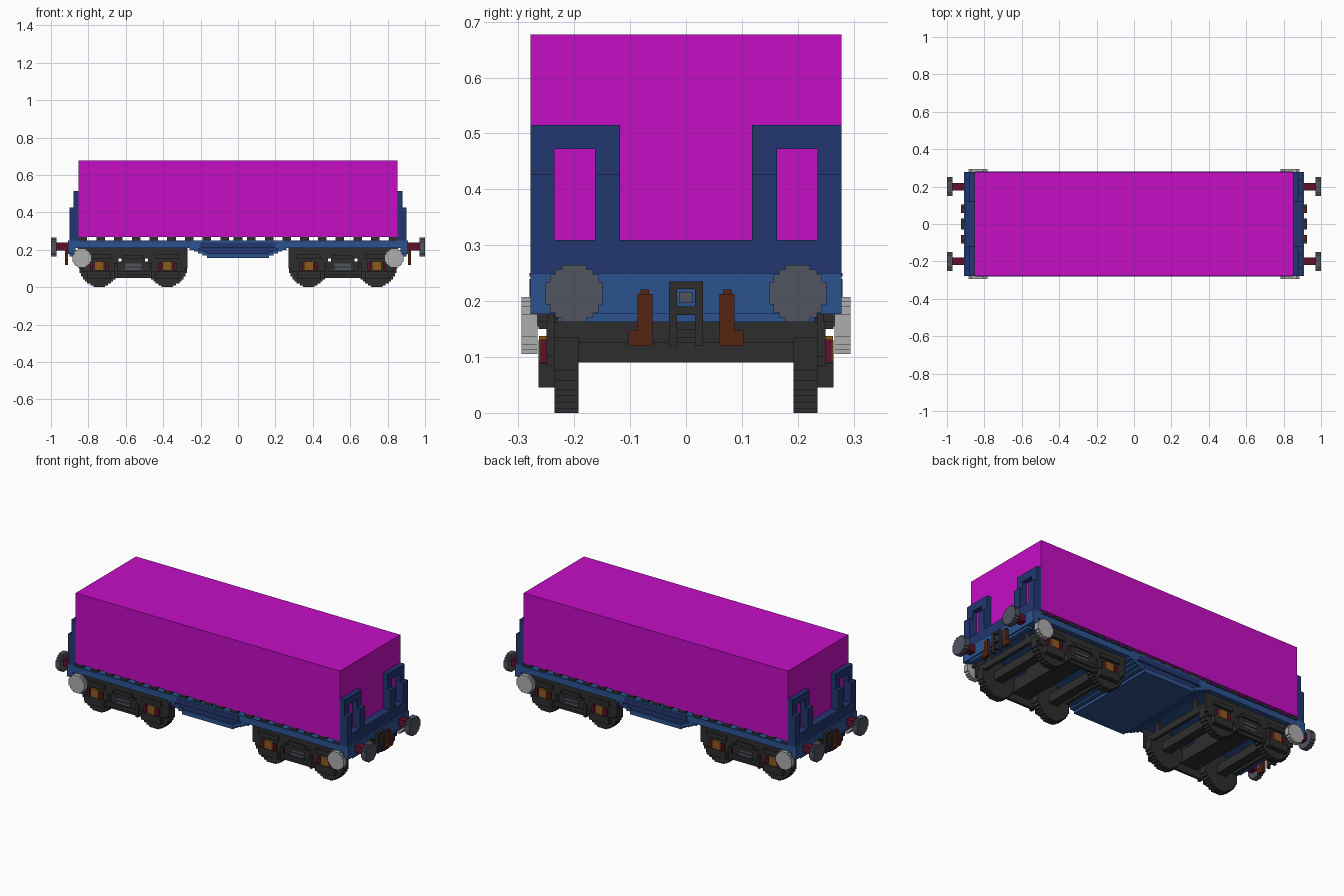
import bpy
import bmesh

cube = bpy.data.objects.get("Cube")
if cube:
    bpy.data.objects.remove(cube, do_unlink=True)


def material(name, rgb):
    m = bpy.data.materials.new(name)
    m.use_nodes = True
    m.diffuse_color = (*rgb, 1)
    bsdf = next(n for n in m.node_tree.nodes if n.type == 'BSDF_PRINCIPLED')
    bsdf.inputs["Base Color"].default_value = (*rgb, 1)
    return m


MAGENTA = material("magenta", (0.56, 0.004, 0.56))
BLUE = material("mid blue", (0.025, 0.086, 0.28))
NAVY = material("dark blue", (0.016, 0.037, 0.16))
DARK = material("charcoal", (0.027, 0.027, 0.027))
GREY = material("slate grey", (0.082, 0.088, 0.116))
PALE = material("light grey", (0.42, 0.42, 0.42))
CRIMSON = material("crimson", (0.115, 0.005, 0.022))
BROWN = material("rust brown", (0.093, 0.018, 0.005))
ORANGE = material("amber", (0.27, 0.10, 0.012))


def finish(name, bm, mat):
    bmesh.ops.recalc_face_normals(bm, faces=bm.faces)
    mesh = bpy.data.meshes.new(name)
    bm.to_mesh(mesh)
    bm.free()
    mesh.materials.append(mat)
    ob = bpy.data.objects.new(name, mesh)
    bpy.context.collection.objects.link(ob)
    return ob


def signs(lo, hi):
    """Both sides, unless the span is already symmetric."""
    return (1,) if abs(lo + hi) < 1e-6 else (1, -1)


def add_box(bm, x, y, z):
    v = [bm.verts.new((a, b, c)) for a in x for b in y for c in z]
    for f in ((0, 1, 3, 2), (4, 6, 7, 5), (0, 4, 5, 1), (2, 3, 7, 6), (0, 2, 6, 4), (1, 5, 7, 3)):
        bm.faces.new([v[i] for i in f])


def boxes(name, mat, spans, cx=0.0):
    """Boxes (x0, x1, y0, y1, z0, z1), mirrored about x = cx and y = 0."""
    bm = bmesh.new()
    for x0, x1, y0, y1, z0, z1 in spans:
        for sx in signs(x0, x1):
            for sy in signs(y0, y1):
                add_box(bm, (cx + sx * x0, cx + sx * x1), (sy * y0, sy * y1), (z0, z1))
    return finish(name, bm, mat)


def stepped_disc(name, mat, steps, axis, centre, lo, hi):
    """Round plate with a stair-stepped rim; steps are (half width, half height)."""
    quad = []
    for i, (a, b) in enumerate(steps):
        if i:
            quad.append((a, steps[i - 1][1]))
        quad.append((a, b))
    rim = quad + [(-a, b) for a, b in reversed(quad)]
    rim += [(-a, -b) for a, b in quad] + [(a, -b) for a, b in reversed(quad)]
    bm = bmesh.new()
    c, z = centre
    rings = []
    for d in (lo, hi):
        rings.append([bm.verts.new((d, c + a, z + b) if axis == 'X' else (c + a, d, z + b)) for a, b in rim])
    bm.faces.new(rings[0])
    bm.faces.new(rings[1])
    n = len(rim)
    for i in range(n):
        j = (i + 1) % n
        bm.faces.new((rings[0][i], rings[0][j], rings[1][j], rings[1][i]))
    return finish(name, bm, mat)


# Cargo block and the crossbars it rests on
boxes("cargo_block", MAGENTA, [(-0.852, 0.852, -0.278, 0.278, 0.268, 0.677)])
boxes("cargo_crossbars", DARK,
      [(-0.852 + i * 0.0947, -0.806 + i * 0.0947, -0.274, 0.274, 0.25, 0.268) for i in range(18)][:9]
      + [(-0.023, 0.023, -0.274, 0.274, 0.25, 0.268)])

# Deck and end beams
boxes("deck", BLUE, [(-0.87, 0.87, -0.278, 0.278, 0.21, 0.25)])
boxes("end_beams", BLUE, [(0.87, 0.908, -0.278, 0.278, 0.177, 0.25),
                          (0.87, 0.90, -0.23, 0.23, 0.163, 0.177)])
boxes("deck_side_trim", NAVY, [(0.25, 0.85, 0.278, 0.280, 0.244, 0.25)])

# Stepped belly: solid core, open rim around an inset side panel
belly = [(0.26, 0.20), (0.235, 0.19), (0.215, 0.18), (0.19, 0.17), (0.165, 0.155)]
top, rim = 0.21, []
for i, (w, z) in enumerate(belly):
    rim.append((-w, w, -0.266, 0.266, z, top))
    if i < 3:
        rim.append((w - 0.05, w, 0.266, 0.28, z, top))
    else:
        rim.append((-w, w, 0.266, 0.28, z, top))
    top = z
boxes("belly", BLUE, rim)
boxes("belly_panel", NAVY, [(-0.21, 0.21, 0.266, 0.270, 0.20, 0.21),
                            (-0.185, 0.185, 0.266, 0.270, 0.19, 0.20),
                            (-0.165, 0.165, 0.266, 0.270, 0.18, 0.19),
                            (-0.20, 0.20, 0.278, 0.280, 0.21, 0.24)])

# End frames with window openings
boxes("end_frames", NAVY, [
    (0.853, 0.90, -0.278, 0.278, 0.25, 0.309),
    (0.853, 0.88, 0.118, 0.163, 0.309, 0.515),
    (0.853, 0.88, 0.235, 0.278, 0.309, 0.515),
    (0.853, 0.88, 0.163, 0.235, 0.472, 0.515),
    (0.88, 0.90, 0.118, 0.163, 0.309, 0.427),
    (0.88, 0.90, 0.235, 0.278, 0.309, 0.427)])

# Coupling hooks and handles
boxes("coupling_frames", DARK, [
    (0.908, 0.924, 0.016, 0.030, 0.12, 0.235),
    (0.908, 0.924, -0.016, 0.016, 0.222, 0.235),
    (0.908, 0.924, -0.016, 0.016, 0.175, 0.190),
    (0.908, 0.920, -0.016, 0.016, 0.135, 0.150)])
boxes("coupling_plates", GREY, [(0.908, 0.913, -0.012, 0.012, 0.197, 0.216)])
boxes("handles", BROWN, [
    (0.908, 0.926, 0.060, 0.087, 0.12, 0.213),
    (0.908, 0.926, 0.087, 0.103, 0.12, 0.147),
    (0.908, 0.920, 0.066, 0.081, 0.213, 0.221)])

# Buffers and side discs
boxes("buffer_shanks", CRIMSON, [(0.908, 0.972, 0.18, 0.22, 0.197, 0.238)])
DISC = [(0.051, 0.020), (0.043, 0.034), (0.034, 0.043), (0.022, 0.051)]
for sx, end in ((1, "left"), (-1, "right")):
    for sy, side in ((1, "back"), (-1, "front")):
        stepped_disc(f"buffer_head_{end}_{side}", GREY, DISC, 'X',
                     (sy * 0.20, 0.214), sx * 0.970, sx * 1.0)
        stepped_disc(f"side_disc_{end}_{side}", PALE, DISC, 'Y',
                     (sx * 0.835, 0.156), sy * 0.266, sy * 0.294)
boxes("side_disc_brackets", DARK, [(0.815, 0.855, 0.245, 0.266, 0.163, 0.21)])

# Bogies
WHEEL = [(0.105, 0.030), (0.097, 0.047), (0.086, 0.064), (0.075, 0.075),
         (0.064, 0.086), (0.047, 0.097), (0.030, 0.105)]
for sx, end in ((1, "left"), (-1, "right")):
    cx = sx * 0.56
    for ux, pos in ((0.182, "outer"), (-0.182, "inner")):
        for sy, side in ((1, "back"), (-1, "front")):
            stepped_disc(f"wheel_{end}_{pos}_{side}", DARK, WHEEL, 'Y',
                         (cx + sx * ux, 0.105), sy * 0.192, sy * 0.235)
    boxes(f"axles_{end}", DARK, [(0.155, 0.209, -0.192, 0.192, 0.09, 0.14)], cx)
    boxes(f"bolster_{end}", DARK, [
        (-0.055, 0.055, -0.235, 0.235, 0.09, 0.163),
        (-0.055, 0.055, -0.12, 0.12, 0.163, 0.21),
        (0.262, 0.28, -0.235, 0.235, 0.125, 0.163),
        (0.262, 0.28, 0.135, 0.162, 0.163, 0.21)], cx)
    # side frame, with small holes beside its centre
    boxes(f"bogie_side_frames_{end}", DARK, [
        (-0.29, 0.29, 0.235, 0.250, 0.153, 0.21),
        (-0.062, 0.062, 0.235, 0.250, 0.085, 0.153),
        (0.078, 0.275, 0.235, 0.250, 0.085, 0.153),
        (0.062, 0.078, 0.235, 0.250, 0.085, 0.137),
        (0.275, 0.29, 0.235, 0.250, 0.10, 0.153),
        (-0.10, 0.10, 0.235, 0.250, 0.05, 0.085),
        (0.12, 0.244, 0.235, 0.264, 0.045, 0.088),
        (0.12, 0.244, 0.235, 0.264, 0.150, 0.175),
        (0.085, 0.10, 0.250, 0.264, 0.05, 0.13),
        (-0.085, 0.085, 0.250, 0.262, 0.068, 0.088),
        (-0.055, 0.055, 0.250, 0.260, 0.150, 0.170)], cx)
    boxes(f"axle_boxes_{end}", ORANGE, [(0.157, 0.207, 0.245, 0.263, 0.09, 0.138)], cx)
    boxes(f"axle_springs_{end}", CRIMSON, [
        (0.132, 0.150, 0.245, 0.260, 0.09, 0.131),
        (0.214, 0.232, 0.245, 0.260, 0.09, 0.131)], cx)
    boxes(f"centre_springs_{end}", GREY, [
        (-0.045, 0.045, 0.250, 0.258, 0.092, 0.106),
        (-0.045, 0.045, 0.250, 0.258, 0.112, 0.126)], cx)
